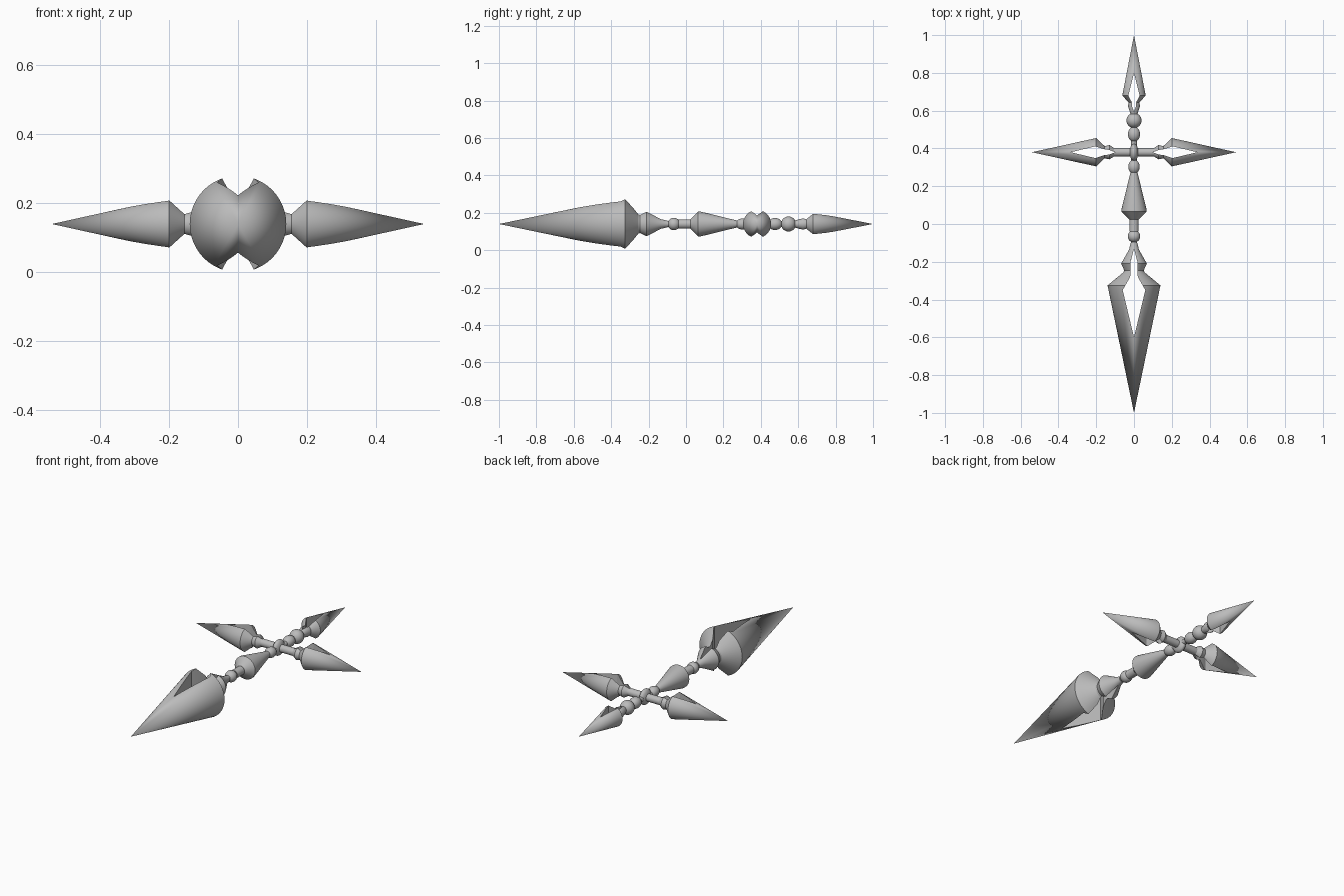
import bpy, bmesh, math
from mathutils import Matrix

cube = bpy.data.objects.get("Cube")
if cube:
    bpy.data.objects.remove(cube, do_unlink=True)

AXIS_Z = 0.14
HUB = (0, 0.38, AXIS_Z)
ORIGIN = (0, 0, AXIS_Z)
SIDES = 48

steel = bpy.data.materials.new("grey_steel")
steel.use_nodes = True
grey = (0.5, 0.5, 0.5, 1)
steel.diffuse_color = grey
steel.node_tree.nodes["Principled BSDF"].inputs["Base Color"].default_value = grey


def add_object(name, bm, origin, turn):
    bmesh.ops.recalc_face_normals(bm, faces=bm.faces[:])
    bm.transform(Matrix.Translation(origin) @ Matrix.Rotation(math.radians(turn), 4, "Z"))
    mesh = bpy.data.meshes.new(name)
    bm.to_mesh(mesh)
    bm.free()
    mesh.materials.append(steel)
    obj = bpy.data.objects.new(name, mesh)
    bpy.context.collection.objects.link(obj)
    return obj


def smooth(obj):
    bpy.ops.object.select_all(action="DESELECT")
    obj.select_set(True)
    bpy.context.view_layer.objects.active = obj
    bpy.ops.object.shade_smooth_by_angle(angle=math.radians(30))


def lathe(name, profile, origin=ORIGIN, turn=0, slot=None):
    """Revolve (distance, radius) points about Y; optionally cut a vertical slot."""
    bm = bmesh.new()
    points = [(profile[0][0], 0)] + list(profile) + [(profile[-1][0], 0)]
    verts = [bm.verts.new((r, t, 0)) for t, r in points]
    edges = [bm.edges.new(pair) for pair in zip(verts, verts[1:])]
    bmesh.ops.spin(bm, geom=verts + edges, axis=(0, 1, 0), cent=(0, 0, 0),
                   angle=math.tau, steps=SIDES, use_merge=True)
    bmesh.ops.remove_doubles(bm, verts=bm.verts[:], dist=0.00001)
    obj = add_object(name, bm, origin, turn)
    if slot:
        cut_slot(obj, slot, origin, turn)
    smooth(obj)
    return obj


def cut_slot(obj, outline, origin, turn):
    """Cut a kite-shaped opening, mirrored from (distance, half width) points."""
    bm = bmesh.new()
    loop = [(w, t) for t, w in outline]
    loop += [(-w, t) for t, w in reversed(outline) if w > 0]
    face = bm.faces.new([bm.verts.new((x, y, -0.3)) for x, y in loop])
    top = bmesh.ops.extrude_face_region(bm, geom=[face])["geom"]
    bmesh.ops.translate(bm, vec=(0, 0, 0.6),
                        verts=[v for v in top if isinstance(v, bmesh.types.BMVert)])
    cutter = add_object("slot_cutter", bm, origin, turn)
    cutter.hide_render = True
    mod = obj.modifiers.new("slot", "BOOLEAN")
    mod.operation, mod.solver, mod.object = "DIFFERENCE", "EXACT", cutter
    bpy.context.view_layer.objects.active = obj
    bpy.ops.object.modifier_apply(modifier=mod.name)
    bpy.data.objects.remove(cutter, do_unlink=True)


def bead(name, centre, half_length, radius, origin=ORIGIN, turn=0):
    arc = [math.pi * i / 14 for i in range(1, 14)]
    ends = [(centre - half_length, 0)], [(centre + half_length, 0)]
    body = [(centre - half_length * math.cos(a), radius * math.sin(a)) for a in arc]
    lathe(name, ends[0] + body + ends[1], origin, turn)


# Long front blade with its collar, open through the middle
lathe("front_blade",
      [(-1, 0), (-0.325, 0.14), (-0.255, 0.055), (-0.245, 0.052), (-0.21, 0.068),
       (-0.135, 0.026), (-0.1, 0.018)],
      slot=[(-0.6, 0), (-0.35, 0.06), (-0.28, 0.02), (-0.2, 0.018), (-0.13, 0)])

# Short back blade
lathe("back_blade",
      [(0.58, 0.018), (0.625, 0.032), (0.643, 0.028), (0.68, 0.062), (1, 0)],
      slot=[(0.595, 0), (0.62, 0.01), (0.645, 0.012), (0.68, 0.03), (0.8, 0)])

# Shaft, grip cone and beads
lathe("shaft", [(-0.11, 0.015), (0.59, 0.015)])
lathe("grip_sleeve", [(-0.04, 0.025), (0.03, 0.025)])
lathe("grip_cone", [(0.025, 0.026), (0.065, 0.067), (0.075, 0.067), (0.275, 0.018)])
for name, y, half, radius in [("lower_bead", -0.065, 0.033, 0.033),
                              ("neck_bead", 0.303, 0.038, 0.03),
                              ("upper_bead", 0.475, 0.04, 0.032),
                              ("top_bead", 0.548, 0.04, 0.04)]:
    bead(name, y, half, radius)

# Hub disc and the two side arms
bead("hub_disc", 0, 0.023, 0.046, HUB, -90)
for side, turn in (("left", -90), ("right", 90)):
    lathe(side + "_arm_rod", [(0, 0.022), (0.1, 0.022)], HUB, turn)
    lathe(side + "_arm_blade",
          [(0.09, 0.022), (0.105, 0.022), (0.13, 0.038), (0.155, 0.032), (0.2, 0.075), (0.54, 0)],
          HUB, turn,
          slot=[(0.1, 0), (0.13, 0.012), (0.155, 0.015), (0.205, 0.031), (0.335, 0)])
